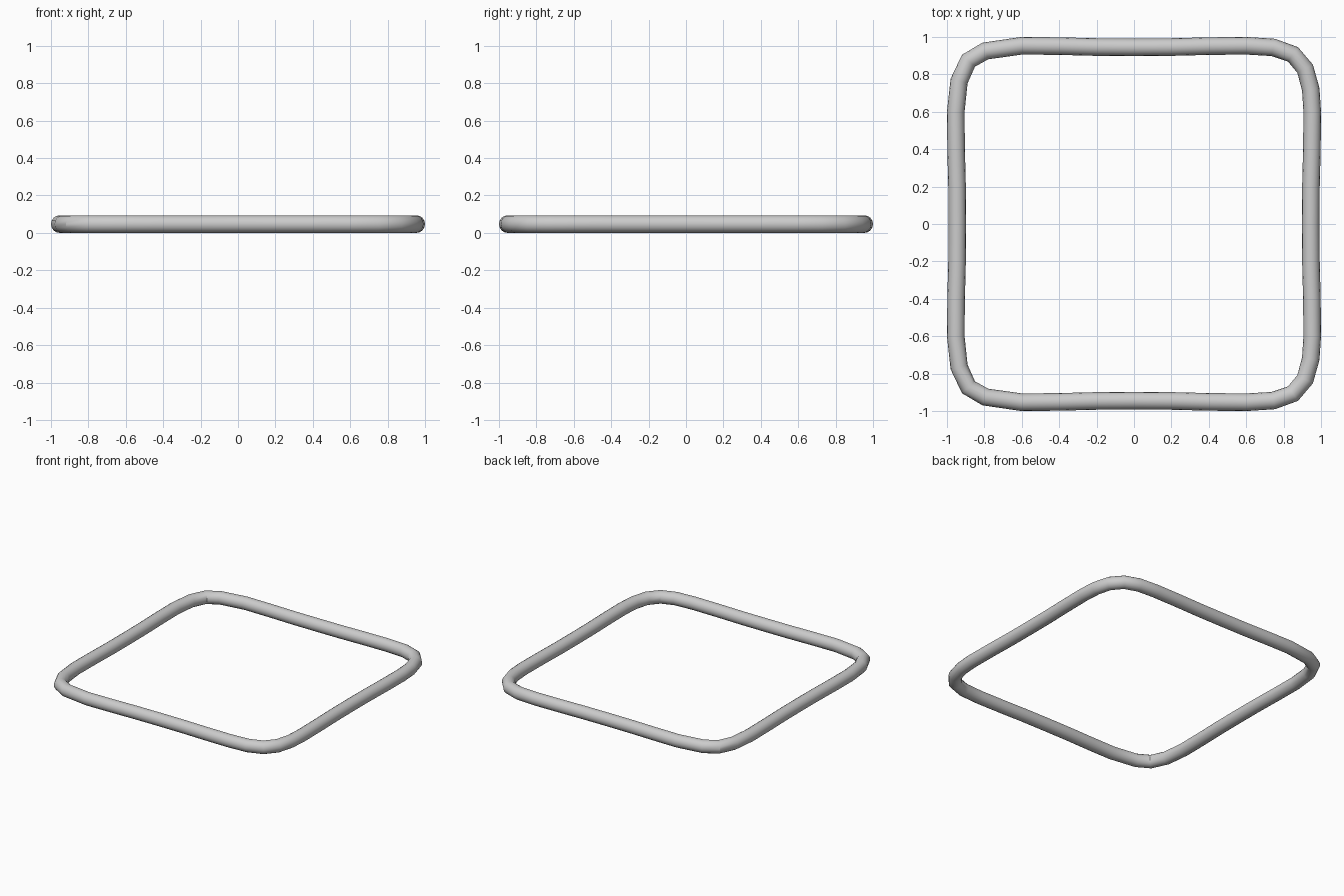
import bpy

if "Cube" in bpy.data.objects:
    bpy.data.objects.remove(bpy.data.objects["Cube"])

R = 0.047  # tube radius

# centre line of the back half (right to left); the front half mirrors it
half = [(0.945, 0), (0.946, 0.2), (0.951, 0.4), (0.953, 0.6), (0.945, 0.72),
        (0.915, 0.83), (0.85, 0.907), (0.745, 0.944), (0.6, 0.953), (0.4, 0.951),
        (0.2, 0.946), (0, 0.945), (-0.2, 0.946), (-0.4, 0.951), (-0.6, 0.953),
        (-0.795, 0.925), (-0.885, 0.873), (-0.935, 0.765), (-0.953, 0.6),
        (-0.951, 0.4), (-0.946, 0.2), (-0.945, 0)]
path = half + [(x, -y) for x, y in half[-2:0:-1]]

# closed tube bent into a rounded square
curve = bpy.data.curves.new("square_ring", 'CURVE')
curve.dimensions = '3D'
curve.bevel_depth = R
curve.bevel_resolution = 6
spline = curve.splines.new('POLY')
spline.points.add(len(path) - 1)
for p, (x, y) in zip(spline.points, path):
    p.co = (x, y, R, 1)
spline.use_cyclic_u = True

ring = bpy.data.objects.new("square_ring", curve)
bpy.context.collection.objects.link(ring)

# turn into a mesh with smooth shading
bpy.context.view_layer.objects.active = ring
ring.select_set(True)
bpy.ops.object.convert(target='MESH')
bpy.ops.object.shade_smooth_by_angle()
